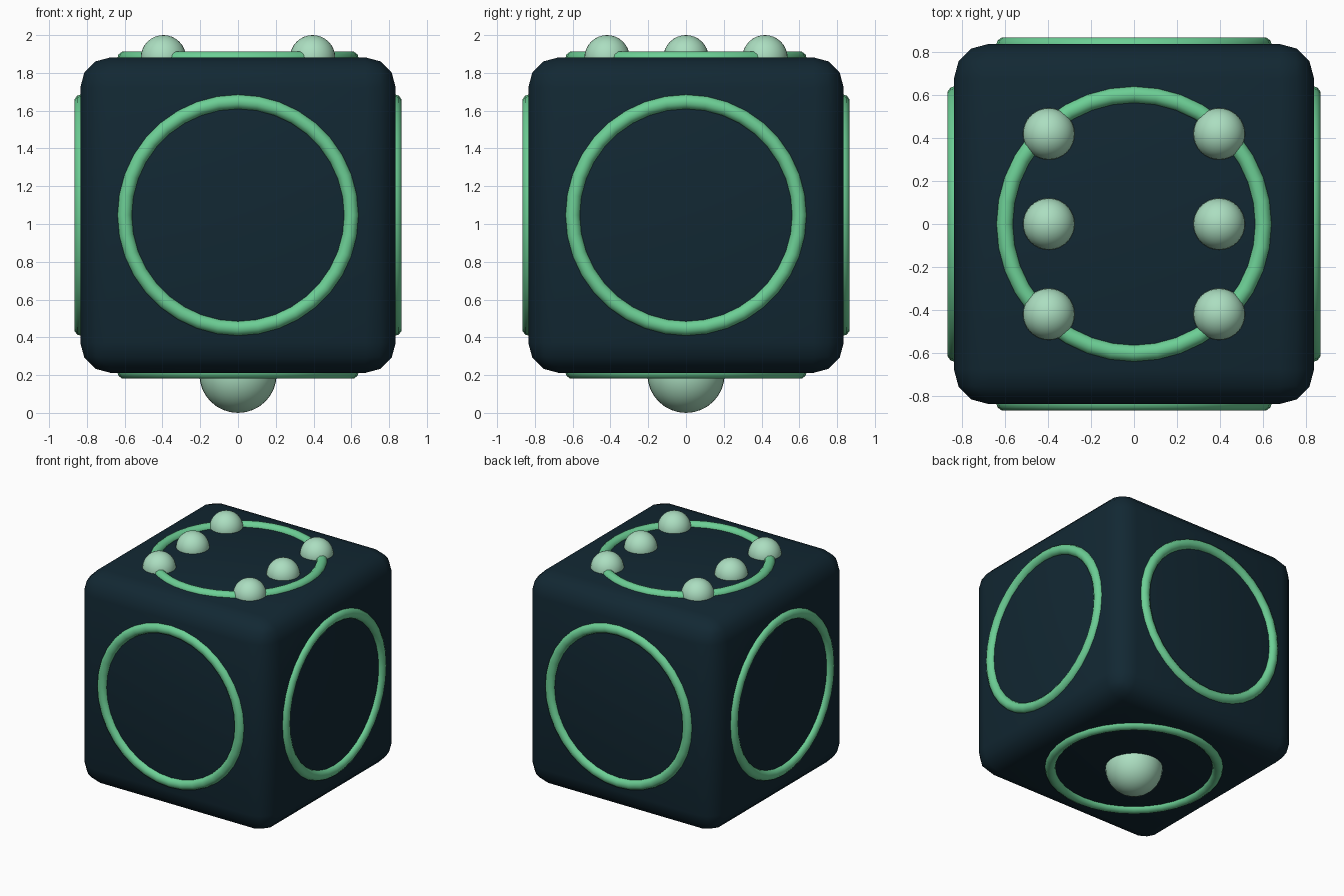
import bpy, math
from mathutils import Vector

if "Cube" in bpy.data.objects:
    bpy.data.objects.remove(bpy.data.objects["Cube"])

MID = 1.047    # height of the cube centre
HALF = 0.835   # half the cube's side


def material(name, rgb):
    m = bpy.data.materials.new(name)
    m.diffuse_color = (*rgb, 1)
    m.use_nodes = True
    m.node_tree.nodes["Principled BSDF"].inputs["Base Color"].default_value = m.diffuse_color
    return m


navy = material("dark navy", (0.006, 0.021, 0.033))
green = material("ring green", (0.15, 0.62, 0.30))
mint = material("pale mint", (0.41, 0.73, 0.53))


def finish(name, mat, angle=60):
    ob = bpy.context.object
    ob.name = name
    ob.data.materials.append(mat)
    bpy.ops.object.shade_smooth_by_angle(angle=math.radians(angle))
    return ob


def ball(name, r, loc):
    bpy.ops.mesh.primitive_uv_sphere_add(segments=32, ring_count=16, radius=r, location=loc)
    finish(name, mint)


# Rounded cube body
bpy.ops.mesh.primitive_cube_add(size=2 * HALF, location=(0, 0, MID))
body = bpy.context.object
bevel = body.modifiers.new("rounded edges", 'BEVEL')
bevel.width = 0.16
bevel.segments = 3
bpy.ops.object.modifier_apply(modifier="rounded edges")
finish("cube_body", navy)

# One ring half sunk into each of the six faces
faces = {"front": (0, -1, 0), "back": (0, 1, 0), "left": (-1, 0, 0),
         "right": (1, 0, 0), "top": (0, 0, 1), "bottom": (0, 0, -1)}
for side, d in faces.items():
    n = Vector(d)
    bpy.ops.mesh.primitive_torus_add(
        major_radius=0.60, minor_radius=0.04, major_segments=36, minor_segments=10,
        location=n * 0.828 + Vector((0, 0, MID)),
        rotation=n.to_track_quat('Z', 'Y').to_euler())
    finish(side + "_ring", green)

# Six studs on top, in two rows of three
for x in (-0.395, 0.395):
    for y in (-0.418, 0, 0.418):
        ball("top_stud", 0.12, (x, y, 1.88))

# Large round foot underneath
ball("bottom_foot", 0.205, (0, 0, 0.205))
